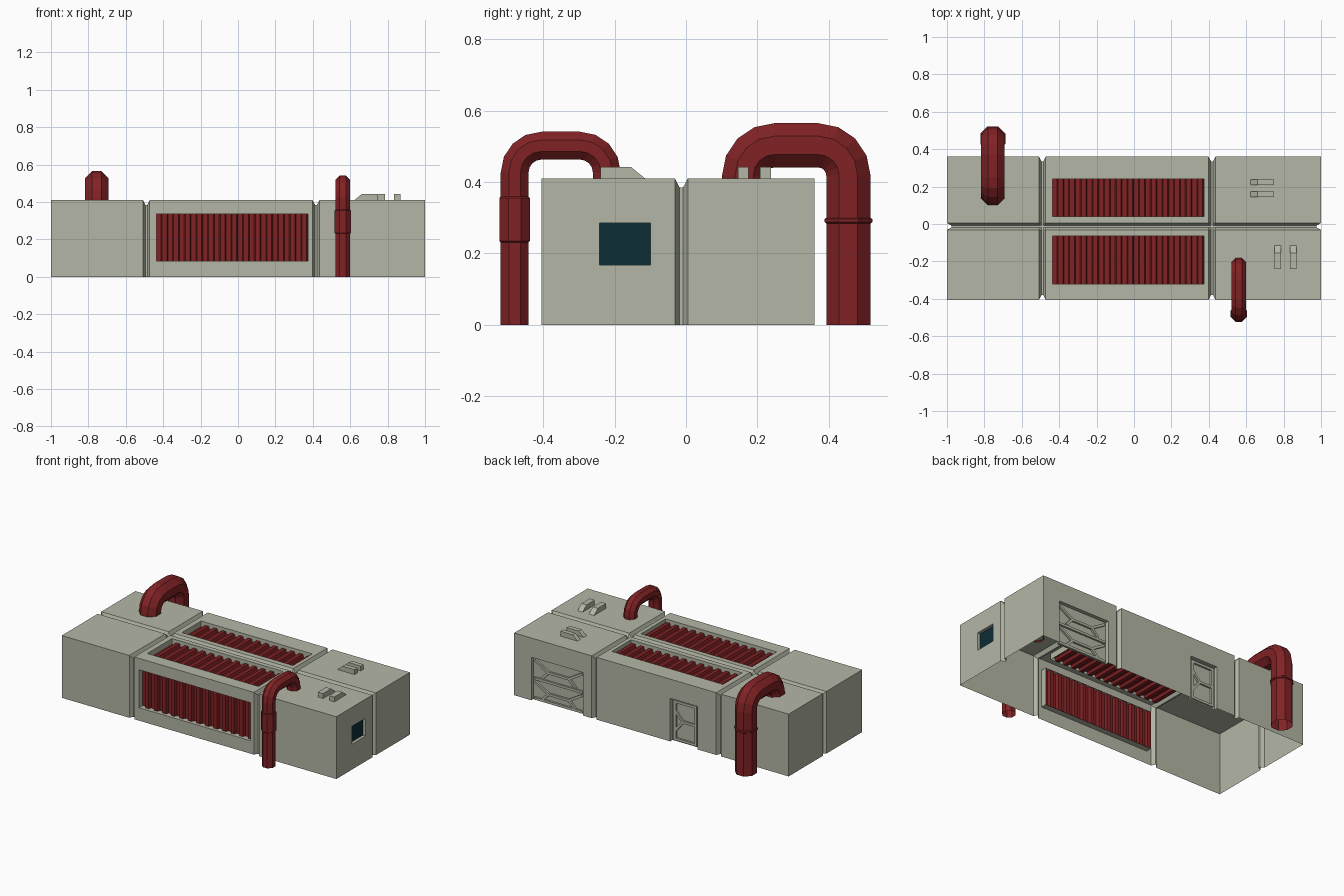
import bpy, bmesh, math
from mathutils import Vector, Matrix

if "Cube" in bpy.data.objects:
    bpy.data.objects.remove(bpy.data.objects["Cube"])


def material(name, rgb):
    m = bpy.data.materials.new(name)
    m.diffuse_color = (*rgb, 1)
    m.use_nodes = True
    m.node_tree.nodes["Principled BSDF"].inputs["Base Color"].default_value = m.diffuse_color
    return m


GREY = material("grey_green_plating", (0.45, 0.47, 0.375))
RED = material("dark_red", (0.22, 0.016, 0.018))
TEAL = material("dark_teal_glass", (0.004, 0.026, 0.038))


def finish(name, bm, *mats, normals=True):
    if normals:
        bmesh.ops.recalc_face_normals(bm, faces=bm.faces)
    me = bpy.data.meshes.new(name)
    bm.to_mesh(me)
    bm.free()
    for m in mats:
        me.materials.append(m)
    ob = bpy.data.objects.new(name, me)
    bpy.context.collection.objects.link(ob)
    return ob


def add_box(bm, lo, hi):
    lo, hi = Vector(lo), Vector(hi)
    mat = Matrix.Translation((lo + hi) / 2) @ Matrix.Diagonal((*(hi - lo), 1))
    bmesh.ops.create_cube(bm, size=1, matrix=mat)


# ---- Main body: block with V grooves running over roof and walls
H, D = 0.41, 0.025


def groove(c):
    return [(c - .018, 0), (c - .005, 1), (c + .005, 1), (c + .018, 0)]


xs = [(-1, 0)] + groove(-.49) + groove(.417) + [(1, 0)]
ys = [(-.405, 0)] + groove(-.013) + [(.36, 0)]
NX, NY = len(xs) - 1, len(ys) - 1
bm = bmesh.new()
grid = {}
for i, (x, gx) in enumerate(xs):
    for j, (y, gy) in enumerate(ys):
        px, py = x, y
        if gy and i in (0, NX):
            px -= math.copysign(D, x)
        if gx and j in (0, NY):
            py -= math.copysign(D, y)
        grid[i, j, 0] = bm.verts.new((px, py, 0))
        grid[i, j, 1] = bm.verts.new((px, py, H - D * (gx or gy)))
for i in range(NX):
    for j in range(NY):
        for k in (0, 1):
            bm.faces.new([grid[i + a, j + b, k] for a, b in ((0, 0), (1, 0), (1, 1), (0, 1))])
for i in range(NX):
    for j in (0, NY):
        bm.faces.new([grid[i + a, j, k] for a, k in ((0, 0), (1, 0), (1, 1), (0, 1))])
for j in range(NY):
    for i in (0, NX):
        bm.faces.new([grid[i, j + a, k] for a, k in ((0, 0), (1, 0), (1, 1), (0, 1))])
for v in [v for v in bm.verts if not v.link_faces]:
    bm.verts.remove(v)
body = finish("main_body", bm, GREY, TEAL)

# ---- Recesses for vents, doors and window
VX0, VX1 = -.437, .373
top_vents = [(-.32, -.063), (.04, .24)]
doors = [(.5, .875), (-.337, -.137)]
DOOR_H, DOOR_Y = .283, .335
bm = bmesh.new()
add_box(bm, (VX0, -.5, .085), (VX1, -.365, .335))
for y0, y1 in top_vents:
    add_box(bm, (VX0, y0, .37), (VX1, y1, .5))
for x0, x1 in doors:
    add_box(bm, (x0, DOOR_Y, -.1), (x1, .5, DOOR_H))
add_box(bm, (.98, -.243, .167), (1.1, -.1, .285))
cutter = finish("recess_cutter", bm)
cutter.hide_render = True
mod = body.modifiers.new("recesses", 'BOOLEAN')
mod.operation, mod.solver, mod.object = 'DIFFERENCE', 'EXACT', cutter
bpy.context.view_layer.objects.active = body
bpy.ops.object.modifier_apply(modifier=mod.name)
bpy.data.objects.remove(cutter)

# Open the underside and vent backs, tint the window pane
bm = bmesh.new()
bm.from_mesh(body.data)
gone = []
for f in bm.faces:
    def flat(axis, value):
        return all(abs(v.co[axis] - value) < 1e-4 for v in f.verts)
    if flat(2, 0) or flat(2, .37) or flat(1, -.365):
        gone.append(f)
    f.material_index = 1 if flat(0, .98) else 0
bmesh.ops.delete(bm, geom=gone, context='FACES')
bm.to_mesh(body.data)
bm.free()


# ---- Corrugated vent panels
def corrugated(name, a, b, out):
    """Sheet from edge point a to edge point b, ridged along x toward out."""
    n, out = 13, Vector(out)
    step = (VX1 - VX0) / n
    bm = bmesh.new()
    prev = None
    for k in range(n):
        for t, h in ((0, 0), (.4, 0), (.5, .018), (.9, .018), (1, 0)):
            if t == 0 and k:
                continue
            pair = [bm.verts.new(Vector((VX0 + (k + t) * step, *p)) + out * h) for p in (a, b)]
            if prev:
                bm.faces.new((prev[0], pair[0], pair[1], prev[1]))
            prev = pair
    return finish(name, bm, RED, normals=False)


corrugated("front_vent", (-.367, .085), (-.367, .335), (0, -1, 0))
for n, (y0, y1) in enumerate(top_vents):
    corrugated(f"roof_vent_{n + 1}", (y0, .372), (y1, .372), (0, 0, 1))


# ---- Rear doors: raised ribs inside the recesses
def door_ribs(name, x0, x1, segments):
    bm = bmesh.new()
    w = .016
    for u0, v0, u1, v1 in segments:
        p = Vector((x0 + u0 * (x1 - x0), 0, v0 * DOOR_H))
        q = Vector((x0 + u1 * (x1 - x0), 0, v1 * DOOR_H))
        d = q - p
        mat = (Matrix.Translation((p + q) / 2 + Vector((0, DOOR_Y + .006, 0)))
               @ Matrix.Rotation(-math.atan2(d.z, d.x), 4, 'Y')
               @ Matrix.Diagonal((d.length + w * .5, .012, w, 1)))
        bmesh.ops.create_cube(bm, size=1, matrix=mat)
    return finish(name, bm, GREY)


wide = [(.04, .5, .96, .5), (.04, .04, .96, .04)]
for v in (.5, 0):
    wide += [(.05, v + .42, .3, v + .22), (.3, v + .22, .7, v + .22), (.7, v + .22, .95, v + .42),
             (.3, v + .22, .18, v + .05), (.7, v + .22, .82, v + .05)]
door_ribs("wide_door_ribs", *doors[0], wide)
narrow = [(.12, .05, .12, .95), (.88, .05, .88, .95), (.12, .93, .88, .93), (.12, .06, .88, .06),
          (.12, .5, .6, .5), (.6, .5, .88, .72), (.6, .5, .88, .25)]
door_ribs("narrow_door_ribs", *doors[1], narrow)


# ---- Roof wedges: box with one sloped end
def wedge(name, origin, along, across, length, slope, width):
    o, a, c = Vector(origin), Vector(along), Vector(across) * width
    prof = [(0, -.002), (length, -.002), (length, .032), (slope, .032)]
    bm = bmesh.new()
    s1 = [bm.verts.new(o + a * u + Vector((0, 0, h))) for u, h in prof]
    s2 = [bm.verts.new(v.co + c) for v in s1]
    bm.faces.new(s1)
    bm.faces.new(s2)
    for k in range(4):
        m = (k + 1) % 4
        bm.faces.new((s1[k], s1[m], s2[m], s2[k]))
    return finish(name, bm, GREY)


for n in range(2):
    wedge(f"front_roof_wedge_{n + 1}", (.75 + n * .083, -.112, H), (0, -1, 0), (1, 0, 0), .128, .042, .037)
    wedge(f"rear_roof_wedge_{n + 1}", (.62, .145 + n * .063, H), (1, 0, 0), (0, 1, 0), .128, .04, .03)


# ---- Pipes: octagonal tube swept from the ground over onto the roof
def pipe(name, x, y_out, y_in, top, bend, r, collar):
    s = math.copysign(1, y_in - y_out)
    z0, z1, rc = collar
    path = [(y_out, 0, r, 0), (y_out, z0 - .004, r, 0), (y_out, z0, rc, 0),
            (y_out, z1, rc, 0), (y_out, z1 + .004, r, 0)]
    for base, centre in ((0, y_out + s * bend), (90, y_in - s * bend)):
        for k in range(5):
            t = math.radians(base + k * 22.5)
            path.append((centre - s * bend * math.cos(t), top - bend + bend * math.sin(t), r, t))
    path.append((y_in, H - .01, r, math.pi))
    bm = bmesh.new()
    prev = None
    for y, z, rad, t in path:
        R = rad / math.cos(math.pi / 8)
        ring = []
        for k in range(8):
            a = (k + .5) * math.pi / 4
            h = R * math.sin(a)
            ring.append(bm.verts.new((x + R * math.cos(a), y - s * h * math.cos(t), z + h * math.sin(t))))
        if prev:
            for k in range(8):
                m = (k + 1) % 8
                bm.faces.new((prev[k], prev[m], ring[m], ring[k]))
        prev = ring
    return finish(name, bm, RED)


pipe("rear_pipe", -.755, .455, .163, .503, .085, .062, (.288, .296, .067))
pipe("front_pipe", .56, -.48, -.222, .502, .075, .039, (.235, .355, .043))
